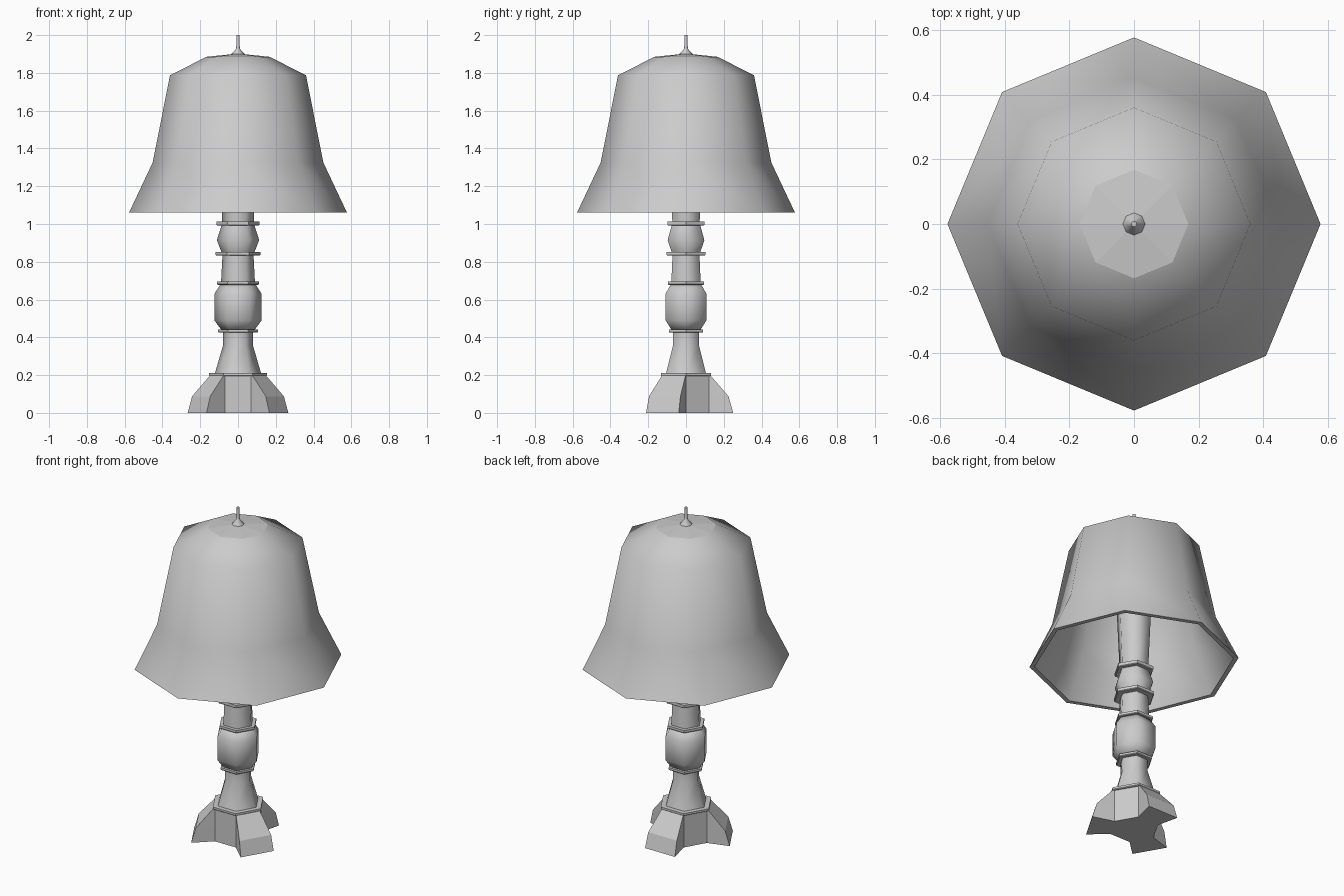
import bpy, bmesh, math

if "Cube" in bpy.data.objects:
    bpy.data.objects.remove(bpy.data.objects["Cube"])


def finish(name, bm, smooth_angle=None):
    bmesh.ops.remove_doubles(bm, verts=bm.verts, dist=1e-4)
    bmesh.ops.dissolve_degenerate(bm, edges=bm.edges, dist=1e-5)
    bmesh.ops.recalc_face_normals(bm, faces=bm.faces)
    mesh = bpy.data.meshes.new(name)
    bm.to_mesh(mesh)
    bm.free()
    ob = bpy.data.objects.new(name, mesh)
    bpy.context.collection.objects.link(ob)
    if smooth_angle:
        bpy.ops.object.select_all(action='DESELECT')
        ob.select_set(True)
        bpy.context.view_layer.objects.active = ob
        bpy.ops.object.shade_smooth_by_angle(angle=math.radians(smooth_angle))
    return ob


def skin(name, layers, smooth_angle=None, caps=True):
    """Bridge successive closed outlines of equal point count."""
    bm = bmesh.new()
    rows = [[bm.verts.new(p) for p in layer] for layer in layers]
    n = len(rows[0])
    for a, b in zip(rows, rows[1:]):
        for i in range(n):
            j = (i + 1) % n
            bm.faces.new((a[i], a[j], b[j], b[i]))
    if caps:
        bm.faces.new(rows[0])
        bm.faces.new(rows[-1])
    return finish(name, bm, smooth_angle)


def lathe(name, profile, sides, smooth_angle=None, caps=True):
    steps = [math.tau * i / sides for i in range(sides)]
    layers = [[(r * math.cos(a), r * math.sin(a), z) for a in steps] for r, z in profile]
    return skin(name, layers, smooth_angle, caps)


# three-legged foot: hexagonal core with a leg on every other side
def foot_outline(z, core, reach, half_width):
    pts = []
    for k in range(3):
        mid = math.radians(90 + 120 * k)
        c, s = math.cos(mid), math.sin(mid)
        for radial, side in ((core * 0.866, -core / 2), (reach, -half_width),
                             (reach, half_width), (core * 0.866, core / 2)):
            pts.append((radial * c - side * s, radial * s + side * c, z))
    return pts


skin("foot", [foot_outline(0.0, 0.14, 0.25, 0.10),
              foot_outline(0.088, 0.14, 0.225, 0.096),
              foot_outline(0.198, 0.14, 0.13, 0.072)])

# hexagonal turned column sections
sections = {
    "lower_cone": [(0.125, 0.20), (0.08, 0.355), (0.08, 0.43)],
    "large_bulb": [(0.085, 0.435), (0.125, 0.49), (0.125, 0.63), (0.09, 0.685)],
    "neck": [(0.09, 0.685), (0.082, 0.84)],
    "small_bulb": [(0.085, 0.845), (0.112, 0.915), (0.085, 1.0)],
    "upper_column": [(0.083, 1.0), (0.10, 1.38)],
}
for name, profile in sections.items():
    lathe(name, profile, 6, 62)

# collars between the sections
for i, (r, z0, z1) in enumerate([(0.153, 0.195, 0.211), (0.105, 0.425, 0.441),
                                 (0.111, 0.678, 0.696), (0.118, 0.832, 0.852),
                                 (0.113, 0.992, 1.014)]):
    lathe(f"collar_{i + 1}", [(r * 0.96, z0), (r, z0 + 0.004), (r, z1)], 6)

# rod carrying the shade
lathe("support_rod", [(0.012, 1.37), (0.012, 1.89)], 8, 50)

# octagonal shade shell with thickness
outer = [(0.168, 1.885), (0.36, 1.787), (0.452, 1.325), (0.577, 1.06)]
inner = [(0.55, 1.06), (0.425, 1.325), (0.335, 1.77), (0.16, 1.86), (0.0, 1.875)]
lathe("shade", outer + inner, 8, 60, caps=False)
lathe("shade_cap", [(0.168, 1.885), (0.033, 1.899)], 8, caps=False)

# finial
lathe("finial", [(0.036, 1.895), (0.033, 1.902), (0.012, 1.925), (0.009, 1.94), (0.009, 2.0)], 8, 60)
